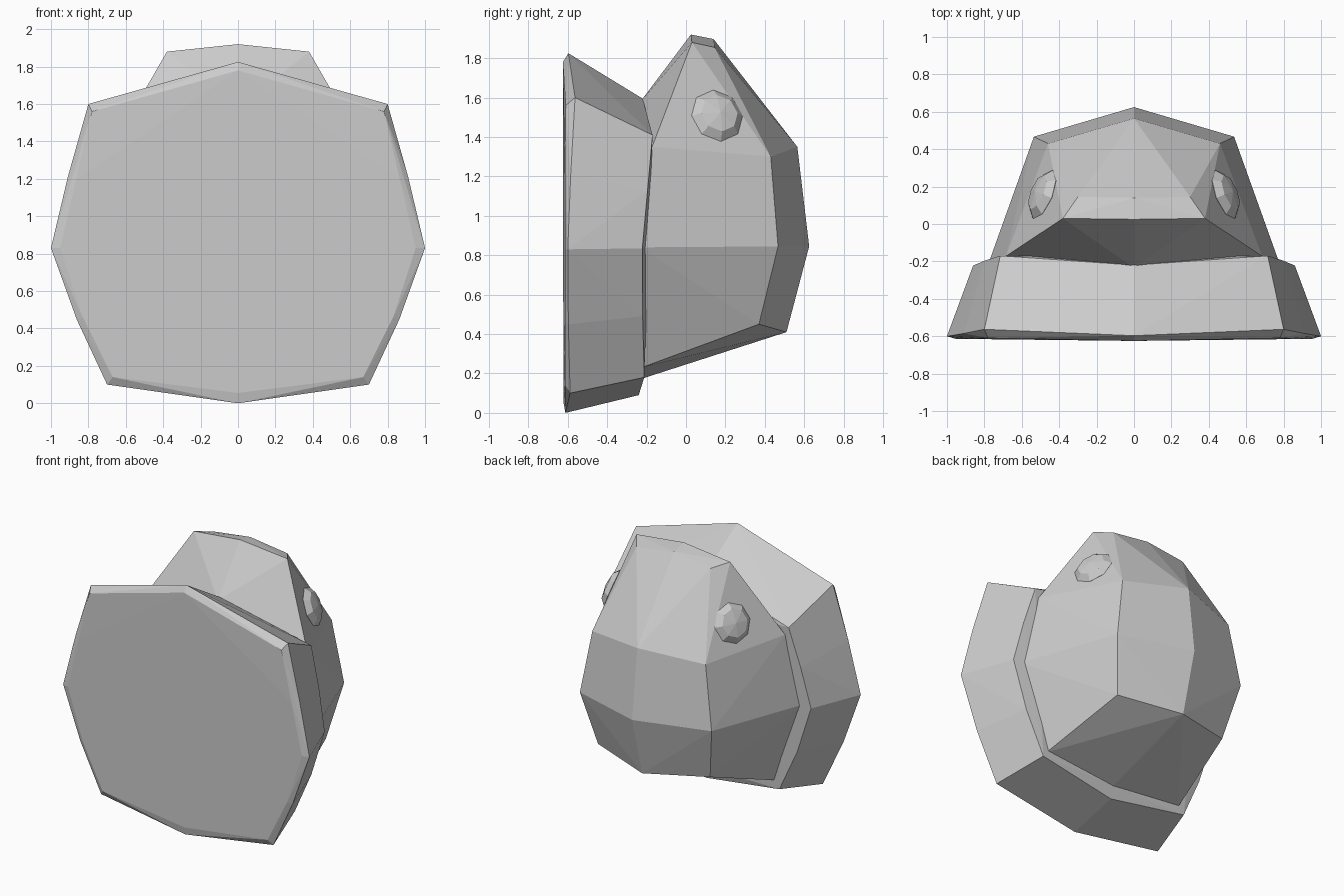
import bpy, bmesh, math
from mathutils import Vector

if "Cube" in bpy.data.objects:
    bpy.data.objects.remove(bpy.data.objects["Cube"])


def faceted_solid(name, half):
    """Flat-faced closed shell spanned by half-side corner points mirrored in x."""
    bm = bmesh.new()
    for x, y, z in half:
        bm.verts.new((x, y, z))
        if x > 0:
            bm.verts.new((-x, y, z))
    bmesh.ops.convex_hull(bm, input=bm.verts[:])
    loose = [v for v in bm.verts if not v.link_faces]
    bmesh.ops.delete(bm, geom=loose, context='VERTS')
    bmesh.ops.dissolve_limit(bm, angle_limit=math.radians(1),
                             verts=bm.verts[:], edges=bm.edges[:])
    bmesh.ops.recalc_face_normals(bm, faces=bm.faces[:])
    mesh = bpy.data.meshes.new(name)
    bm.to_mesh(mesh)
    bm.free()
    ob = bpy.data.objects.new(name, mesh)
    bpy.context.collection.objects.link(ob)
    return ob


# Wide front block: bevelled face ring, outer ring, narrower rear ring
face_ring = [(0, -.622, .055), (.67, -.615, .14), (.83, -.615, .46),
             (.95, -.615, .83), (.865, -.615, 1.2), (.78, -.61, 1.56), (0, -.625, 1.78)]
outer_ring = [(0, -.612, 0), (.70, -.588, .10), (.863, -.597, .45),
              (1, -.60, .83), (.91, -.585, 1.21), (.80, -.563, 1.60), (0, -.597, 1.825)]
rear_ring = [(0, -.24, .09), (.61, -.212, .18), (.75, -.22, .49),
             (.86, -.222, .835), (.795, -.195, 1.13), (.715, -.17, 1.41), (0, -.22, 1.595)]
faceted_solid("front_block", face_ring + outer_ring + rear_ring)

# Rounded rear body: front ring, back columns (corner and centre), top ridge
body_front = [(0, -.235, .17), (.57, -.225, .23), (.785, -.23, .84),
              (.685, -.172, 1.35), (0, -.235, 1.575)]
body_corner = [(.455, .37, .45), (.535, .467, .845), (.46, .43, 1.30)]
body_centre = [(0, .51, .41), (0, .625, .845), (0, .565, 1.35)]
ridge = [(.30, .145, 1.855), (.38, .03, 1.88), (0, .14, 1.897), (0, .025, 1.92)]
faceted_solid("rear_body", body_front + body_corner + body_centre + ridge)

# Flattened eight-sided studs set into the sloping upper sides
for side, label in ((1, "right"), (-1, "left")):
    normal = Vector((.864 * side, .35, .36))
    bpy.ops.mesh.primitive_uv_sphere_add(segments=8, ring_count=4, radius=1,
                                         location=(.487 * side, .158, 1.508))
    stud = bpy.context.object
    stud.name = "side_stud_" + label
    stud.scale = (.14, .14, .05)
    stud.rotation_euler = normal.to_track_quat('Z', 'Y').to_euler()
